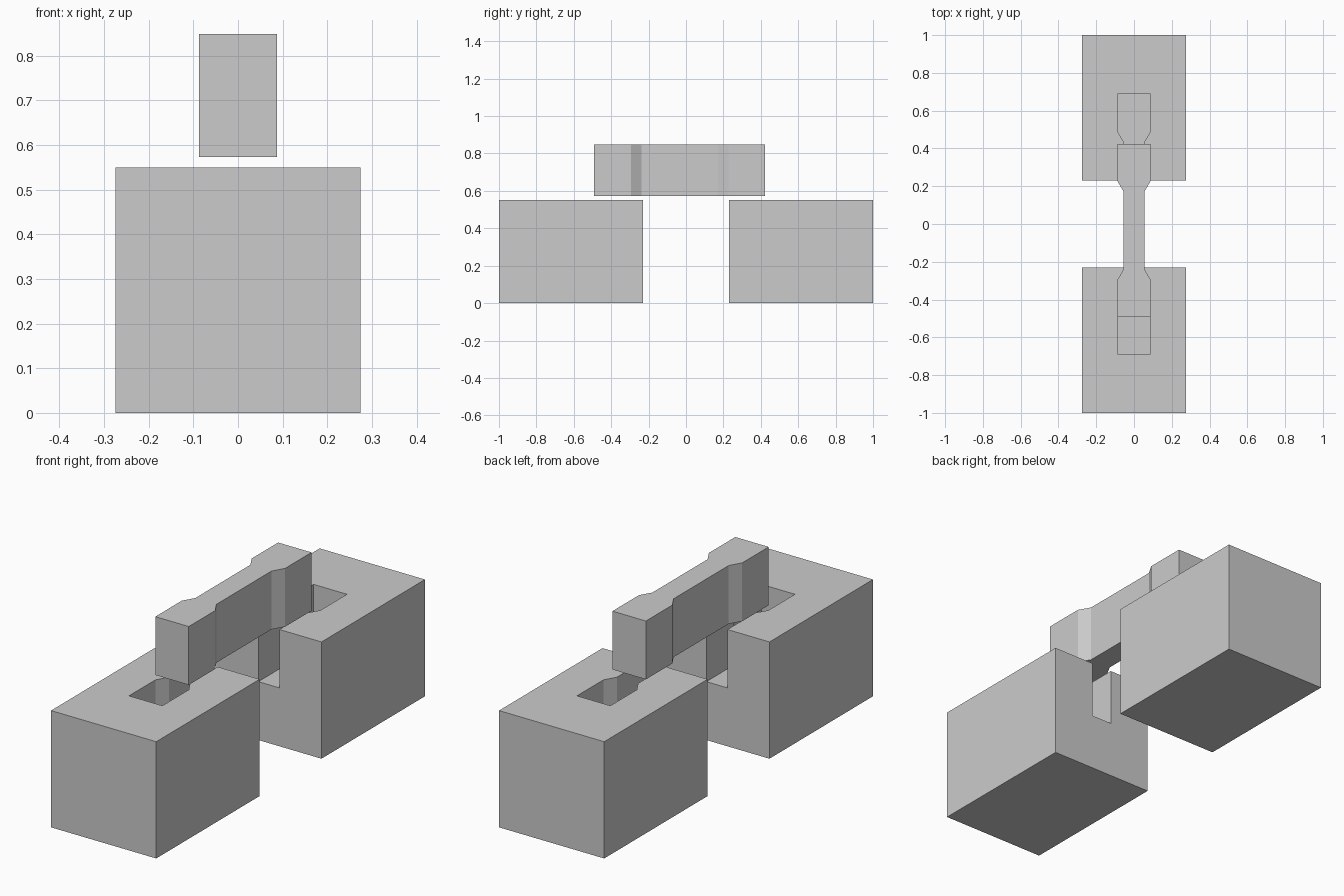
import bpy, bmesh, math

cube = bpy.data.objects.get("Cube")
if cube:
    bpy.data.objects.remove(cube, do_unlink=True)

# Shared dimensions
HALF_W, LENGTH, HEIGHT = 0.274, 0.77, 0.55
GAP = 0.23                                  # half the space between the blocks
KEY_H = 0.275
KEY_HALF = [(0.055, 0.205), (0.087, 0.26), (0.087, 0.457)]   # neck, taper, head

grey = bpy.data.materials.new("plain_grey")
grey.use_nodes = True
colour = (0.6, 0.6, 0.6, 1)
grey.diffuse_color = colour
grey.node_tree.nodes["Principled BSDF"].inputs["Base Color"].default_value = colour


def prism(name, outline, z0, z1):
    """Extrude a counter-clockwise outline from z0 to z1."""
    bm = bmesh.new()
    base = bm.faces.new([bm.verts.new((x, y, z0)) for x, y in outline])
    top = bmesh.ops.extrude_face_region(bm, geom=[base])["geom"]
    verts = [g for g in top if isinstance(g, bmesh.types.BMVert)]
    bmesh.ops.translate(bm, verts=verts, vec=(0, 0, z1 - z0))
    bmesh.ops.recalc_face_normals(bm, faces=bm.faces)
    mesh = bpy.data.meshes.new(name)
    bm.to_mesh(mesh)
    bm.free()
    mesh.materials.append(grey)
    obj = bpy.data.objects.new(name, mesh)
    bpy.context.collection.objects.link(obj)
    return obj


def mirrored(half):
    """Close a right-hand half outline across x = 0."""
    return half + [(-x, y) for x, y in reversed(half)]


# Dog-bone key, hovering above the blocks and slid towards the front
key_side = [(x, -y) for x, y in reversed(KEY_HALF)] + KEY_HALF
key = prism("dog_bone_key", mirrored(key_side), 0, KEY_H)
key.location = (0, -0.034, 0.573)

# Back block, with a pocket matching half of the key
block = prism("back_block", mirrored([(HALF_W, GAP), (HALF_W, GAP + LENGTH)]), 0, HEIGHT)
neck = KEY_HALF[0][0]
pocket = [(neck, GAP - 0.1)] + [(x, y + GAP) for x, y in KEY_HALF]
cutter = prism("pocket_cutter", mirrored(pocket), HEIGHT - KEY_H, HEIGHT + 0.1)
cutter.hide_render = True

cut = block.modifiers.new("pocket", "BOOLEAN")
cut.operation, cut.solver, cut.object = "DIFFERENCE", "EXACT", cutter
evaluated = block.evaluated_get(bpy.context.evaluated_depsgraph_get())
block_mesh = bpy.data.meshes.new_from_object(evaluated)
block.modifiers.clear()
block.data = block_mesh
bpy.data.objects.remove(cutter, do_unlink=True)

# Front block is the same part turned around
front = bpy.data.objects.new("front_block", block_mesh)
front.rotation_euler.z = math.pi
bpy.context.collection.objects.link(front)
